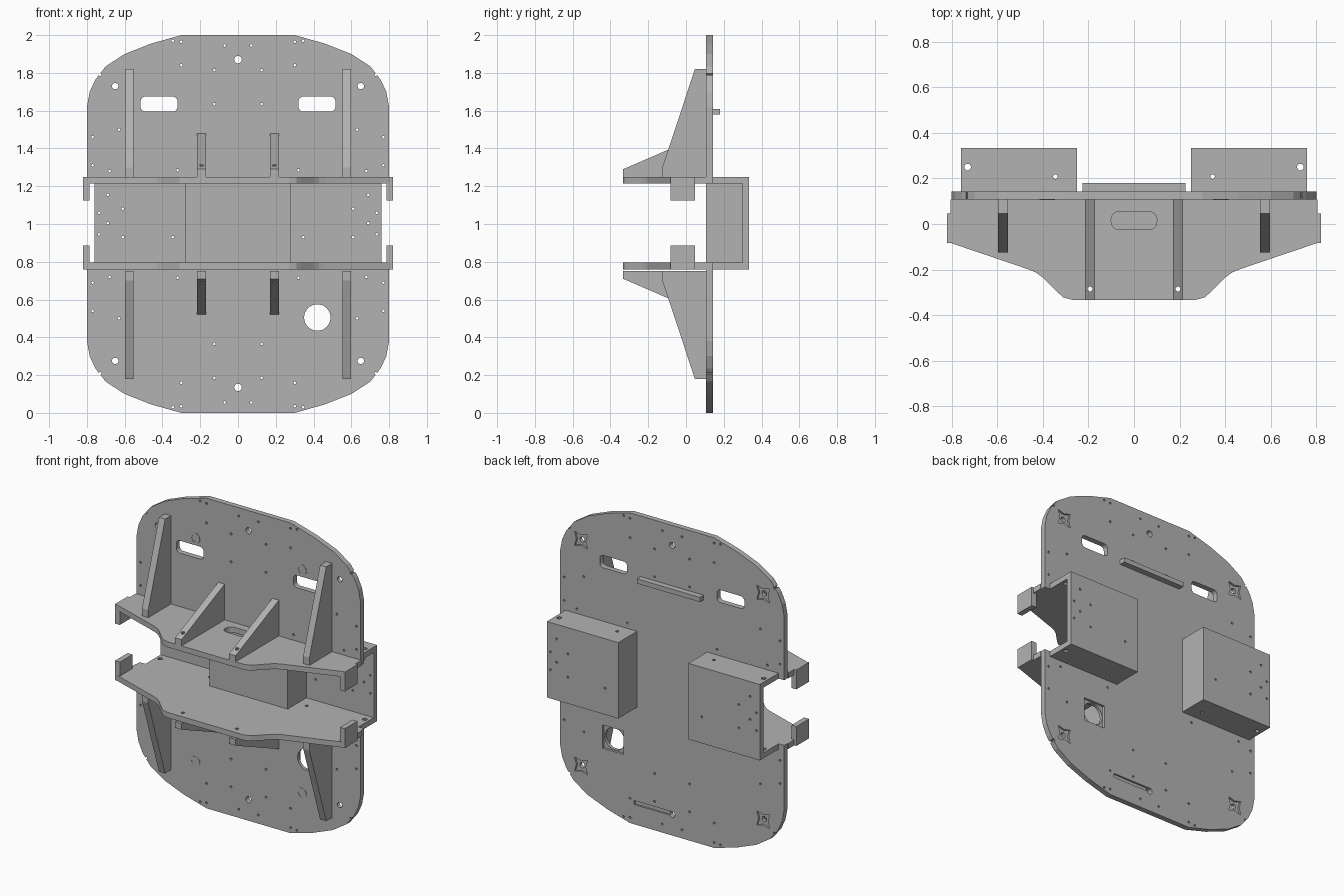
import bpy, bmesh, math

if "Cube" in bpy.data.objects:
    bpy.data.objects.remove(bpy.data.objects["Cube"])

GREY = bpy.data.materials.new("plain grey")
GREY.use_nodes = True
GREY.diffuse_color = (0.45, 0.45, 0.45, 1)
GREY.node_tree.nodes["Principled BSDF"].inputs["Base Color"].default_value = (0.45, 0.45, 0.45, 1)

FRONT, BACK = 0.107, 0.142      # main plate faces
T = 0.035                       # sheet thickness
LOW, HIGH = 0.76, 1.25          # outer faces of the two shelves
SIDES = (-1, 1)


def place(p, axis, t):
    a, b = p
    return {"x": (t, a, b), "y": (a, t, b), "z": (a, b, t)}[axis]


def build(name, prisms):
    """One object made of prisms given as (points, axis, start, end)."""
    bm = bmesh.new()
    for pts, axis, lo, hi in prisms:
        bottom = [bm.verts.new(place(p, axis, lo)) for p in pts]
        top = [bm.verts.new(place(p, axis, hi)) for p in pts]
        bm.faces.new(bottom)
        bm.faces.new(top)
        for i in range(len(pts)):
            j = (i + 1) % len(pts)
            bm.faces.new((bottom[i], bottom[j], top[j], top[i]))
    bmesh.ops.recalc_face_normals(bm, faces=bm.faces)
    mesh = bpy.data.meshes.new(name)
    bm.to_mesh(mesh)
    bm.free()
    mesh.materials.append(GREY)
    ob = bpy.data.objects.new(name, mesh)
    bpy.context.scene.collection.objects.link(ob)
    return ob


def cut(ob, prisms):
    """Subtract prisms from an object and remove the cutter."""
    cutter = build("cutter", prisms)
    cutter.hide_render = True
    mod = ob.modifiers.new("cut", "BOOLEAN")
    mod.operation, mod.solver, mod.object = "DIFFERENCE", "EXACT", cutter
    bpy.context.view_layer.objects.active = ob
    bpy.ops.object.modifier_apply(modifier=mod.name)
    bpy.data.objects.remove(cutter)


def rect(a0, a1, b0, b1):
    return [(a0, b0), (a1, b0), (a1, b1), (a0, b1)]


def circle(a, b, r, n=10):
    return [(a + r * math.cos(math.tau * i / n), b + r * math.sin(math.tau * i / n)) for i in range(n)]


def rounded(a, b, w, h, r):
    pts = []
    for k, (sa, sb) in enumerate(((1, 1), (-1, 1), (-1, -1), (1, -1))):
        for i in range(5):
            t = math.pi / 2 * (k + i / 4)
            pts.append((a + sa * (w / 2 - r) + r * math.cos(t), b + sb * (h / 2 - r) + r * math.sin(t)))
    return pts


def star(a, b, big, small):
    return [(a + r * math.cos(math.pi * (i + 1) / 4), b + r * math.sin(math.pi * (i + 1) / 4))
            for i in range(8) for r in [small if i % 2 else big]]


def flip(pts):
    return [(a, 2 - z) for a, z in pts]


# Main plate with cut corners
corner = [(0.3, 2), (0.46, 1.955), (0.6, 1.9), (0.7, 1.835), (0.755, 1.765), (0.785, 1.7), (0.8, 1.62)]
right_half = corner + flip(corner)[::-1]
outline = right_half + [(-x, z) for x, z in reversed(right_half)]
plate = build("main_plate", [(outline, "y", FRONT, BACK)])

# Side openings, handle slots and round holes through the plate
through = [(circle(0.42, 0.505, 0.07, 32), "y", 0, 0.3)]
through += [(circle(0, z, 0.02, 16), "y", 0, 0.3) for z in (0.135, 1.87)]
small = [(0.345, 1.97), (0.3, 1.965), (0.07, 1.945), (0.3, 1.84), (0.125, 1.815), (0.73, 1.79),
         (0.125, 1.635), (0.63, 1.5), (0.77, 1.46), (0.77, 1.31), (0.68, 1.28), (0.32, 1.285)]
for s in SIDES:
    through.append((rect(s * 0.28, s * 0.9, LOW + T, HIGH - T), "y", 0, 0.3))
    through.append((rounded(s * 0.418, 1.635, 0.195, 0.08, 0.025), "y", 0, 0.3))
    for z in (0.275, 1.73):
        through.append((circle(s * 0.65, z, 0.017, 16), "y", 0, 0.3))
    for x, z in small:
        for h in (z, 2 - z):
            through.append((circle(s * x, h, 0.007), "y", 0, 0.3))
cut(plate, through)

# Shallow recesses on the back of the plate
recess = [(star(s * 0.65, z, 0.065, 0.033), "y", BACK - 0.012, 0.2) for s in SIDES for z in (0.275, 1.73)]
recess.append((rect(0.345, 0.495, 0.43, 0.58), "y", BACK - 0.015, 0.2))
recess.append((rect(-0.01, 0.27, 0.127, 0.153), "y", BACK - 0.012, 0.2))
cut(plate, recess)

# Thin rings on the front of the plate
for side, s in (("right", -1), ("left", 1)):
    for level, z in (("lower", 0.28), ("upper", 1.72)):
        ring = build(f"{level}_{side}_ring", [(circle(s * 0.38, z, 0.034, 20), "y", FRONT - 0.002, FRONT)])
        cut(ring, [(circle(s * 0.38, z, 0.024, 20), "y", 0, 0.3)])

# Horizontal bar on the back
build("back_bar", [(rect(-0.225, 0.225, 1.58, 1.61), "y", BACK, 0.18)])

# Two facing shelves with end tabs
edge = [(0.805, FRONT), (0.805, -0.083), (0.46, -0.2), (0.43, -0.213), (0.4, -0.235),
        (0.335, -0.3), (0.31, -0.322), (0.27, -0.333)]
shelf_outline = edge + [(-x, y) for x, y in reversed(edge)]
screw_holes = [(circle(s * 0.193, -0.285, 0.011), "z", 0.4, 1.6) for s in SIDES]
for level, z0, tab0 in (("lower", LOW, LOW), ("upper", HIGH - T, HIGH - 0.125)):
    shelf = build(level + "_shelf", [(shelf_outline, "z", z0, z0 + T)])
    holes = list(screw_holes)
    if level == "upper":
        holes.append((rounded(0, 0.015, 0.2, 0.08, 0.035), "z", 1, 1.5))
    cut(shelf, holes)
    for side, s in (("right", -1), ("left", 1)):
        build(f"{level}_{side}_tab", [(rect(s * 0.785, s * 0.82, -0.083, 0.047), "z", tab0, tab0 + 0.125)])

# Triangular ribs bracing the shelves
outer = [(FRONT, HIGH), (FRONT, 1.82), (0.047, 1.82), (-0.125, 1.3), (-0.125, HIGH)]
inner = [(FRONT, HIGH), (FRONT, 1.48), (-0.333, 1.29), (-0.333, HIGH)]
for side, s in (("right", -1), ("left", 1)):
    for level, shape in (("upper", list), ("lower", flip)):
        build(f"{level}_{side}_outer_rib", [(shape(outer), "x", s * 0.553, s * 0.597)])
        rib = build(f"{level}_{side}_inner_rib", [(shape(inner), "x", s * 0.17, s * 0.216)])
        cut(rib, screw_holes)

# Rear channels, open at the front and the outer end
wall_holes = [(0.69, 1.155), (0.735, 1.06), (0.61, 1.08), (0.69, 1.005), (0.735, 0.945), (0.61, 0.93), (0.345, 0.93)]
DEEP = 0.333
for side, s in (("right", -1), ("left", 1)):
    profile = [(s * 0.25, BACK), (s * 0.25, DEEP), (s * 0.76, DEEP), (s * 0.76, BACK)]
    channel = build(side + "_rear_channel", [(profile, "z", LOW, HIGH)])
    cut(channel, [(rect(s * 0.28, s * 0.9, LOW + T, HIGH - T), "y", 0, DEEP - T)])
    holes = [(circle(s * x, z, 0.007), "y", 0.2, 0.5) for x, z in wall_holes]
    holes += [(circle(s * 0.73, 0.25, 0.015), "z", 0.5, 1.5), (circle(s * 0.345, 0.208, 0.01), "z", 0.5, 1.5)]
    cut(channel, holes)
